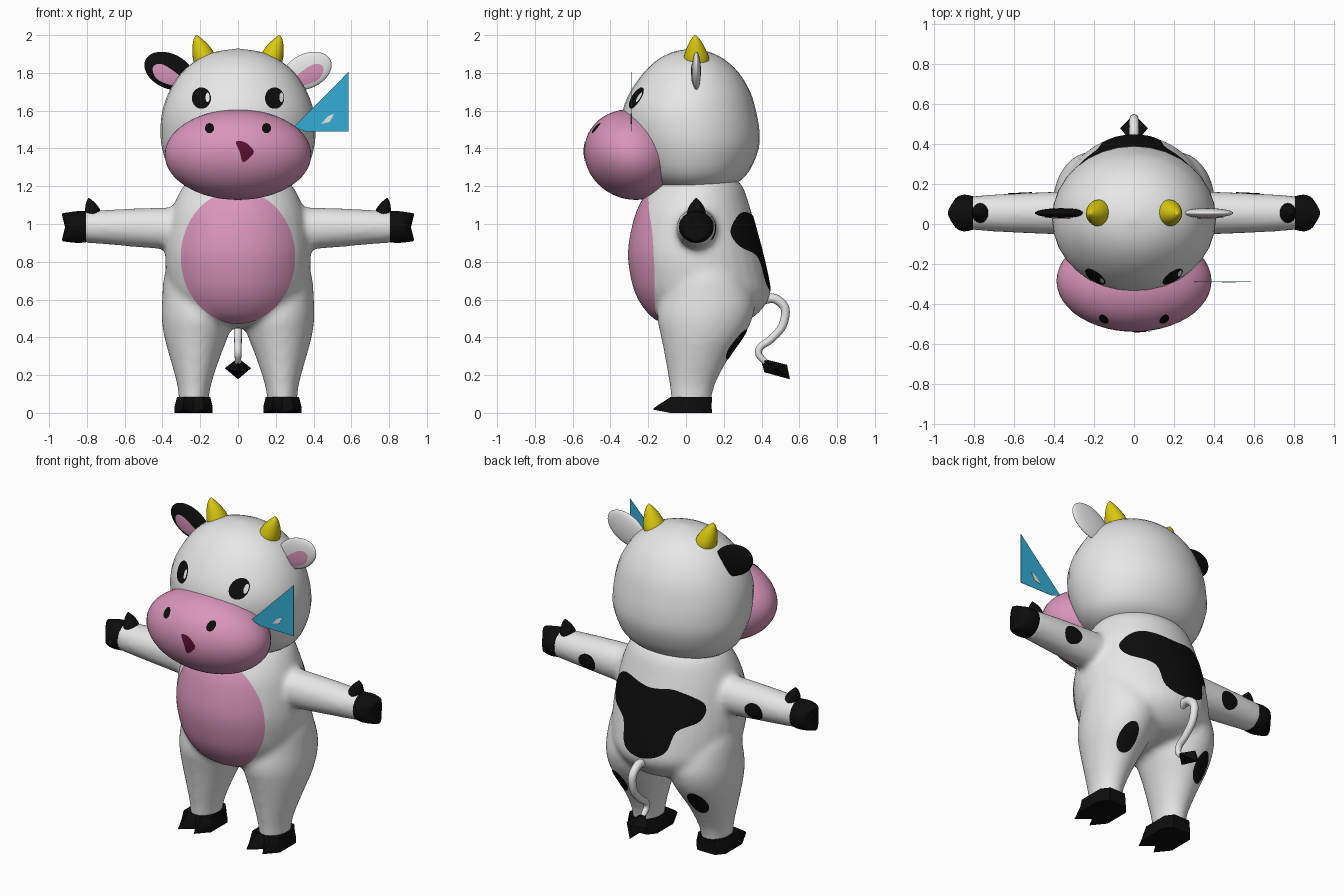
import bpy, bmesh, math
from mathutils import Vector, Matrix
from mathutils.bvhtree import BVHTree

if "Cube" in bpy.data.objects:
    bpy.data.objects.remove(bpy.data.objects["Cube"])


def material(name, rgb):
    m = bpy.data.materials.new(name)
    m.diffuse_color = (*rgb, 1)
    m.use_nodes = True
    m.node_tree.nodes["Principled BSDF"].inputs["Base Color"].default_value = m.diffuse_color
    return m


WHITE = material("white", (0.8, 0.8, 0.8))
BLACK = material("black", (0.004, 0.004, 0.004))
PINK = material("pink", (0.70, 0.30, 0.50))
YELLOW = material("yellow", (0.70, 0.58, 0.005))
BLUE = material("blue", (0.035, 0.42, 0.66))
MAROON = material("maroon", (0.10, 0.005, 0.03))


def spline(rows, n, closed=False):
    """Catmull-Rom smoothing of a list of tuples."""
    out, k = [], len(rows)
    get = lambda i: rows[i % k] if closed else rows[max(0, min(k - 1, i))]
    for i in range(k if closed else k - 1):
        for j in range(n):
            t = j / n
            out.append(tuple(
                0.5 * (2 * b + (c - a) * t + (2 * a - 5 * b + 4 * c - d) * t * t
                       + (3 * b - a - 3 * c + d) * t ** 3)
                for a, b, c, d in zip(get(i - 1), get(i), get(i + 1), get(i + 2))))
    return out if closed else out + [tuple(rows[-1])]


def make(name, parts, mat, angle=50, facing=None):
    """One object from (vertices, faces) parts."""
    bm = bmesh.new()
    for verts, faces in parts:
        vs = [bm.verts.new(v) for v in verts]
        for f in faces:
            bm.faces.new([vs[i] for i in f])
    bmesh.ops.recalc_face_normals(bm, faces=bm.faces)
    if facing:
        bm.normal_update()
        if sum(f.normal.y * f.calc_area() for f in bm.faces) * facing < 0:
            bmesh.ops.reverse_faces(bm, faces=bm.faces)
    me = bpy.data.meshes.new(name)
    bm.to_mesh(me)
    bm.free()
    me.materials.append(mat)
    me.shade_smooth()
    me.set_sharp_from_angle(angle=math.radians(angle))
    ob = bpy.data.objects.new(name, me)
    bpy.context.collection.objects.link(ob)
    return ob


def loft(rows, axis="z", side=1, n=32, steps=3):
    """Ellipse rings (t, centre 1, centre 2, radius 1, radius 2) along an axis."""
    rows = spline(rows, steps)
    verts, faces = [], []
    for t, c1, c2, r1, r2 in rows:
        for i in range(n):
            a = 2 * math.pi * i / n
            p = c1 + max(r1, 0.001) * math.cos(a)
            q = c2 + max(r2, 0.001) * math.sin(a)
            v = (p, q, t) if axis == "z" else (t, p, q)
            verts.append((v[0] * side, v[1], v[2]))
    for r in range(len(rows) - 1):
        for i in range(n):
            j = (i + 1) % n
            faces.append((r * n + i, r * n + j, r * n + n + j, r * n + n + i))
    faces += [tuple(range(n)), tuple(range(len(verts) - n, len(verts)))]
    return verts, faces


def upright(rows, side=1, cx=0):
    """Loft along z from rows (z, half width, front y, back y)."""
    return loft([(z, cx, (f + b) / 2, w, (b - f) / 2) for z, w, f, b in rows], side=side)


def ellipsoid(name, centre, radii, mat, tilt=(0, 0), seg=40):
    bm = bmesh.new()
    rot = Matrix.Rotation(tilt[0], 4, "X") @ Matrix.Rotation(tilt[1], 4, "Y")
    bmesh.ops.create_uvsphere(bm, u_segments=seg, v_segments=seg // 2, radius=1,
                              matrix=Matrix.Translation(centre) @ rot @ Matrix.Diagonal((*radii, 1)))
    verts = [v.co[:] for v in bm.verts]
    bm.verts.index_update()
    faces = [[v.index for v in f.verts] for f in bm.faces]
    bm.free()
    return make(name, [(verts, faces)], mat, 80)


def patch(name, target, outline, mat, facing, lift=0.004, rings=9):
    """Thin painted plate hugging the target, projected along y."""
    tree = BVHTree.FromPolygons([v.co for v in target.data.vertices],
                                [p.vertices[:] for p in target.data.polygons])
    n = len(outline)
    cx, cz = (sum(p[i] for p in outline) / n for i in (0, 1))
    flat = [(cx, cz)] + [(cx + (x - cx) * k / rings, cz + (z - cz) * k / rings)
                         for k in range(1, rings + 1) for x, z in outline]
    verts = []
    for x, z in flat:
        hit, nor, _, _ = tree.ray_cast(Vector((x, 3 * facing, z)), Vector((0, -facing, 0)))
        verts.append(hit + nor * lift if hit else Vector((x, verts[-1].y if verts else 0, z)))
    faces = [(0, 1 + i, 1 + (i + 1) % n) for i in range(n)]
    for k in range(rings - 1):
        a = 1 + k * n
        faces += [(a + i, a + (i + 1) % n, a + n + (i + 1) % n, a + n + i) for i in range(n)]
    return make(name, [(verts, faces)], mat, 80, facing)


def oval(x, z, rx, rz, n=36):
    return [(x + rx * math.cos(2 * math.pi * i / n), z + rz * math.sin(2 * math.pi * i / n))
            for i in range(n)]


# Torso, legs and arms blended into one skin
torso = upright([(0.45, 0.06, 0.02, 0.14), (0.48, 0.20, -0.13, 0.30), (0.53, 0.30, -0.20, 0.385),
                 (0.62, 0.36, -0.26, 0.445), (0.72, 0.38, -0.29, 0.435), (0.85, 0.385, -0.305, 0.405),
                 (1.0, 0.365, -0.28, 0.365), (1.1, 0.34, -0.245, 0.335), (1.2, 0.29, -0.18, 0.30),
                 (1.26, 0.22, -0.1, 0.24)])
leg_rows = [(0.05, 0.235, 0.028, 0.078, 0.105), (0.15, 0.232, 0.033, 0.09, 0.12),
            (0.3, 0.228, 0.06, 0.135, 0.172), (0.4, 0.222, 0.085, 0.168, 0.217),
            (0.5, 0.212, 0.1, 0.192, 0.252), (0.6, 0.205, 0.11, 0.197, 0.25),
            (0.75, 0.20, 0.1, 0.185, 0.20), (0.86, 0.19, 0.1, 0.12, 0.12)]
arm_rows = [(0.2, 0.055, 0.975, 0.11, 0.115), (0.4, 0.055, 0.977, 0.107, 0.11),
            (0.65, 0.055, 0.983, 0.096, 0.095), (0.83, 0.055, 0.985, 0.084, 0.082)]
limbs = [loft(r, ax, s) for r, ax in ((leg_rows, "z"), (arm_rows, "x")) for s in (1, -1)]
body = make("body", [torso] + limbs, WHITE)
remesh = body.modifiers.new("blend", "REMESH")
remesh.mode, remesh.voxel_size = "VOXEL", 0.018
soften = body.modifiers.new("soften", "SMOOTH")
soften.factor, soften.iterations = 0.5, 6
bpy.context.view_layer.update()
skin = bpy.data.meshes.new_from_object(body.evaluated_get(bpy.context.evaluated_depsgraph_get()))
body.modifiers.clear()
body.data = skin
skin.materials.clear()
skin.materials.append(WHITE)
skin.shade_smooth()

# Head and muzzle
head = make("head", [upright([
    (1.19, 0.01, 0.03, 0.05), (1.197, 0.22, -0.13, 0.19), (1.215, 0.295, -0.18, 0.265),
    (1.28, 0.36, -0.25, 0.335), (1.4, 0.402, -0.31, 0.385), (1.5, 0.41, -0.335, 0.388),
    (1.6, 0.40, -0.335, 0.37), (1.7, 0.365, -0.295, 0.34), (1.8, 0.30, -0.225, 0.28),
    (1.87, 0.215, -0.15, 0.205), (1.91, 0.125, -0.07, 0.125), (1.928, 0.01, 0.02, 0.04)])], WHITE, 80)
muzzle = ellipsoid("muzzle", (0, -0.285, 1.367), (0.388, 0.258, 0.235), PINK, (math.radians(-25), 0), 48)

# Painted belly and back marking
patch("belly", body, oval(0, 0.825, 0.3, 0.35, 64), PINK, -1, rings=16)
blot = [(0.3, 0.97), (0.2, 1.06), (0, 1.04), (-0.15, 1.05), (-0.29, 0.98), (-0.29, 0.88),
        (-0.19, 0.82), (-0.14, 0.69), (0, 0.64), (0.12, 0.68), (0.16, 0.82), (0.28, 0.88)]
patch("back_marking", body, spline(blot, 5, True), BLACK, 1, rings=14)

# Hoof outline with a cleft toe
hoof = [(-0.1, 0.09), (-0.06, 0.138), (0.06, 0.138), (0.1, 0.09), (0.1, -0.07),
        (0.055, -0.175), (0, -0.085), (-0.055, -0.175), (-0.1, -0.07)]

for s, tag in ((1, "right"), (-1, "left")):
    # Feet
    low = [(s * (0.235 + x), y, 0.0 if y > -0.15 else 0.018) for x, y in hoof]
    mid = [(s * (0.235 + x), y * (0.98 if y > -0.15 else 0.9), 0.035) for x, y in hoof]
    top = [(s * (0.235 + x * 0.88), max(y, -0.08), 0.085) for x, y in hoof]
    k = len(hoof)
    walls = [(a + i, a + (i + 1) % k, a + k + (i + 1) % k, a + k + i)
             for a in (0, k) for i in range(k)]
    make("hoof_" + tag, [(low + mid + top, walls + [tuple(range(k)), tuple(range(2 * k, 3 * k))])],
         BLACK, 40)

    # Hands with a cleft end, and thumbs
    hv, hf = loft([(0.805, 0.055, 0.985, 0.084, 0.083), (0.85, 0.055, 0.984, 0.092, 0.084),
                   (0.885, 0.055, 0.983, 0.08, 0.078), (0.905, 0.055, 0.983, 0.055, 0.074),
                   (0.912, 0.055, 0.983, 0.02, 0.066)], "x", s)
    hv = [(x + s * 0.022 * ((z - 0.983) / 0.07) ** 2 * max(0, (abs(x) - 0.85) / 0.06), y, z)
          for x, y, z in hv]
    make("hand_" + tag, [(hv, hf)], BLACK)
    make("thumb_" + tag, [loft([(1.04, 0.77, 0.055, 0.042, 0.05), (1.075, 0.77, 0.055, 0.04, 0.047),
                                (1.11, 0.78, 0.055, 0.025, 0.028), (1.138, 0.79, 0.055, 0.002, 0.002)],
                               "z", s, 16)], BLACK)

    # Horns
    make("horn_" + tag, [loft([(1.84, 0.17, 0.055, 0.06, 0.065), (1.885, 0.178, 0.055, 0.062, 0.066),
                               (1.94, 0.195, 0.052, 0.046, 0.045), (1.98, 0.212, 0.05, 0.022, 0.022),
                               (2.0, 0.219, 0.05, 0.003, 0.003)], "z", s, 24)], YELLOW)

    # Ears with pink inner plates
    ear = ellipsoid("ear_" + tag, (s * 0.365, 0.055, 1.81), (0.138, 0.024, 0.092),
                    WHITE if s > 0 else BLACK, (0, -s * math.radians(25)))
    inner = [(s * x, z) for x, z in ((0.45, 1.83), (0.40, 1.845), (0.31, 1.785), (0.29, 1.74),
                                     (0.35, 1.735), (0.43, 1.77))]
    patch("inner_ear_" + tag, ear, spline(inner, 6, True), PINK, -1)

    # Eyes, highlights and nostrils
    patch("eye_" + tag, head, oval(s * 0.192, 1.665, 0.05, 0.056), BLACK, -1)
    patch("eye_highlight_" + tag, head, oval(s * 0.192 + 0.034, 1.668, 0.011, 0.025, 16),
          WHITE, -1, 0.007, 3)
    patch("nostril_" + tag, muzzle, oval(s * 0.15, 1.505, 0.024, 0.026), BLACK, -1, rings=4)

    # Spots on arms and back of legs
    patch("arm_spot_" + tag, body, oval(s * 0.57, 0.965, 0.06, 0.05), BLACK, 1)
    patch("leg_spot_" + tag, body, oval(s * 0.265, 0.365, 0.05, 0.08), BLACK, 1)

# Mouth
lips = [(-0.01, 1.435), (0.04, 1.43), (0.083, 1.385), (0.06, 1.35), (0.025, 1.33), (0.01, 1.38)]
patch("mouth", muzzle, spline(lips, 4, True), MAROON, -1, rings=5)

# Tail tube
path = [(0.38, 0.585), (0.43, 0.605), (0.48, 0.60), (0.525, 0.55), (0.51, 0.46), (0.45, 0.39),
        (0.395, 0.35), (0.385, 0.31), (0.42, 0.27)]
curve = bpy.data.curves.new("tail", "CURVE")
curve.dimensions, curve.bevel_depth, curve.bevel_resolution = "3D", 0.023, 4
curve.use_fill_caps = True
pts = spline(path, 5)
line = curve.splines.new("POLY")
line.points.add(len(pts) - 1)
line.use_smooth = True
for i, (p, (y, z)) in enumerate(zip(line.points, pts)):
    p.co = (0, y, z, 1)
    p.radius = 1.2 - 0.5 * i / len(pts)
curve.materials.append(WHITE)
bpy.context.collection.objects.link(bpy.data.objects.new("tail", curve))

# Tail tuft
tuft = [(0, 0.395, 0.29), (0, 0.535, 0.255), (0, 0.55, 0.178), (0, 0.415, 0.215),
        (0.07, 0.48, 0.237), (-0.07, 0.48, 0.237)]
make("tail_tuft", [(tuft, [(i, (i + 1) % 4, e) for i in range(4) for e in (4, 5)])], BLACK, 20)

# Blue flag beside the muzzle, with a pale fleck on both faces
flag = [(0.295, 1.512), (0.36, 1.49), (0.585, 1.49), (0.585, 1.805)]
fleck = [(0.44, 1.53), (0.485, 1.54), (0.51, 1.585), (0.475, 1.57)]


def plate(name, outline, y, half, mat):
    k = len(outline)
    verts = [(x, y + d, z) for d in (-half, half) for x, z in outline]
    make(name, [(verts, [tuple(range(k)), tuple(range(k, 2 * k))]
                 + [(i, (i + 1) % k, k + (i + 1) % k, k + i) for i in range(k)])], mat, 20)


plate("flag", flag, -0.29, 0.001, BLUE)
plate("flag_fleck", fleck, -0.29, 0.003, WHITE)
